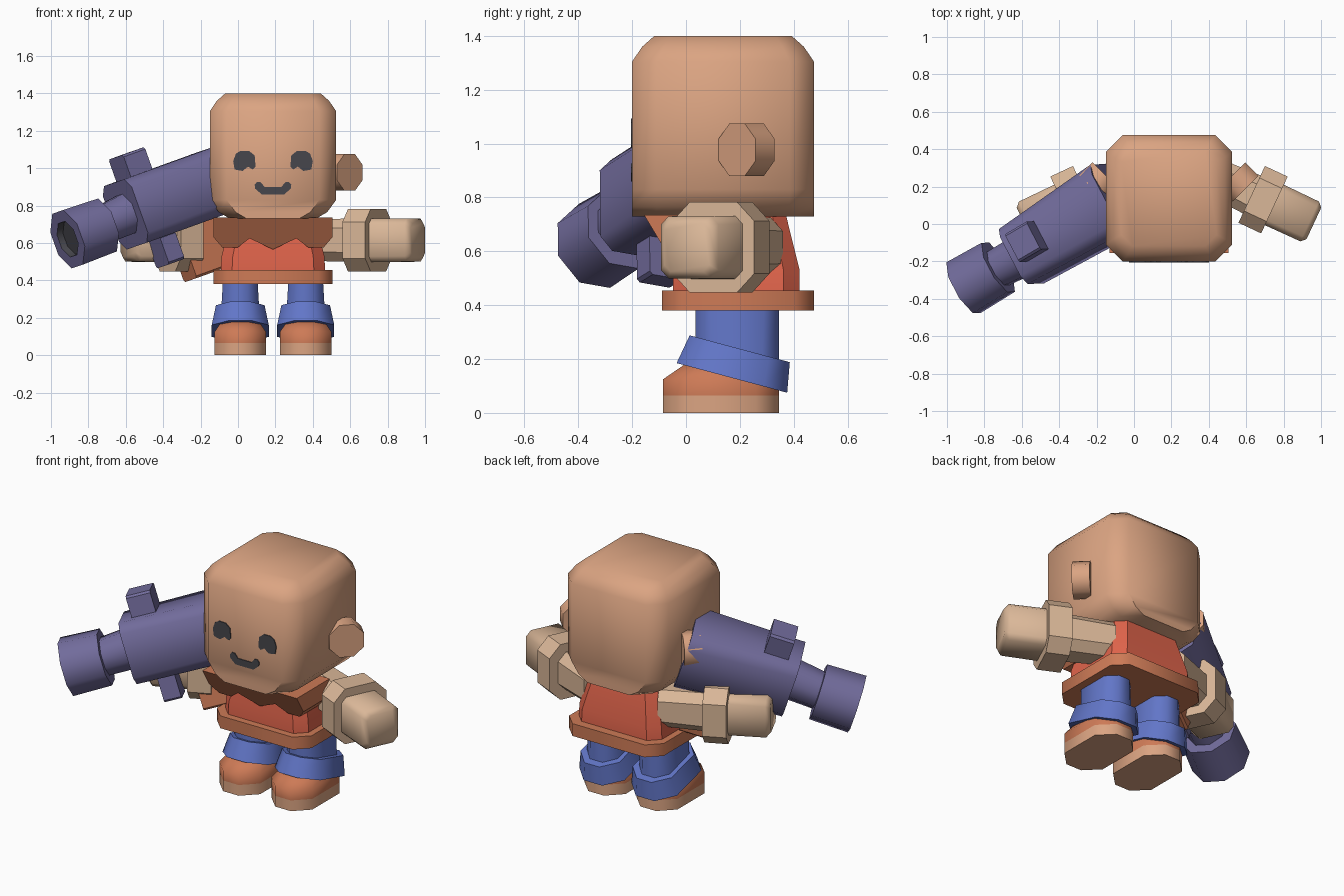
import bpy
import bmesh
import math
from mathutils import Matrix, Vector

cube = bpy.data.objects.get("Cube")
if cube:
    bpy.data.objects.remove(cube, do_unlink=True)

MID_X = 0.187  # symmetry line of the body


def material(name, rgb):
    """Flat material from 0-255 display colour."""
    lin = [((c / 255 + 0.055) / 1.055) ** 2.4 for c in rgb] + [1.0]
    mat = bpy.data.materials.new(name)
    mat.use_nodes = True
    mat.diffuse_color = lin
    bsdf = next(n for n in mat.node_tree.nodes if n.type == 'BSDF_PRINCIPLED')
    bsdf.inputs["Base Color"].default_value = lin
    bsdf.inputs["Roughness"].default_value = 0.8
    return mat


SKIN = material("skin", (219, 164, 130))
GLOVE = material("pale_glove", (218, 183, 152))
LEATHER = material("orange_leather", (205, 122, 86))
RED = material("red_shirt", (224, 100, 75))
BLUE = material("blue_trousers", (98, 118, 200))
PURPLE = material("purple_metal", (114, 108, 156))
DARK = material("dark_grey", (70, 70, 76))


def finish(name, bm, mats, frame=None, angle=50):
    """Turn a bmesh into a shaded object."""
    bmesh.ops.recalc_face_normals(bm, faces=bm.faces)
    if frame:
        bm.transform(frame)
    mesh = bpy.data.meshes.new(name)
    bm.to_mesh(mesh)
    bm.free()
    for m in mats:
        mesh.materials.append(m)
    obj = bpy.data.objects.new(name, mesh)
    bpy.context.collection.objects.link(obj)
    bpy.ops.object.select_all(action='DESELECT')
    obj.select_set(True)
    bpy.context.view_layer.objects.active = obj
    bpy.ops.object.shade_smooth_by_angle(angle=math.radians(angle))
    return obj


def frame(origin, z_axis, y_axis):
    z, y = Vector(z_axis).normalized(), Vector(y_axis).normalized()
    x = y.cross(z)
    m = Matrix((x, y, z)).transposed().to_4x4()
    m.translation = origin
    return m


def loft(name, sections, mats, fr=None, bands=None, angle=50):
    """Chamfered rectangles (z, width, depth, chamfer, cx, cy) joined in bands."""
    bm = bmesh.new()
    rings = []
    for z, w, d, c, *centre in sections:
        cx, cy = centre or (0, 0)
        a, b = w / 2, d / 2
        outline = [(a - c, -b), (a, -b + c), (a, b - c), (a - c, b),
                   (-a + c, b), (-a, b - c), (-a, -b + c), (-a + c, -b)]
        rings.append([bm.verts.new((cx + x, cy + y, z)) for x, y in outline])
    bm.faces.new(rings[0])
    last = bm.faces.new(rings[-1])
    for i, (low, high) in enumerate(zip(rings, rings[1:])):
        for k in range(8):
            n = (k + 1) % 8
            f = bm.faces.new((low[k], low[n], high[n], high[k]))
            if bands:
                f.material_index = bands[i]
    if bands:
        last.material_index = bands[-1]
    return finish(name, bm, mats, fr, angle)


def octagon(z, w, cx=0, cy=0):
    return (z, w, w, w * 0.293, cx, cy)


def plate(name, points, y, depth, mat):
    """Front-facing outline of (x, z) points pushed back by depth."""
    bm = bmesh.new()
    face = bm.faces.new([bm.verts.new((px, y, pz)) for px, pz in points])
    ext = bmesh.ops.extrude_face_region(bm, geom=[face])
    for v in ext["geom"]:
        if isinstance(v, bmesh.types.BMVert):
            v.co.y += depth
    return finish(name, bm, [mat], angle=30)


# Head: chamfered block whose jaw narrows sideways only
loft("head", [(z, w, d, c, MID_X, 0.1375) for z, w, d, c in (
    (0.73, 0.46, 0.675, 0.09), (0.765, 0.58, 0.675, 0.09), (0.83, 0.675, 0.675, 0.09),
    (1.305, 0.675, 0.675, 0.09), (1.36, 0.6, 0.6, 0.08), (1.4, 0.51, 0.51, 0.06))], [SKIN])

# Ears
for side, m in (("left", 1), ("right", -1)):
    loft(side + "_ear", [octagon(-0.05, 0.195), octagon(0.05, 0.195)], [SKIN],
         frame((MID_X + m * 0.375, 0.225, 0.977), (m, -1, 0), (0, 0, 1)))

# Face details
eye = [(-0.06, 0.0), (-0.045, 0.04), (-0.02, 0.055), (0.025, 0.054), (0.055, 0.03),
       (0.06, -0.03), (0.045, -0.045), (0.02, -0.03), (-0.01, -0.053), (-0.052, -0.045)]
for side, m in (("left", -1), ("right", 1)):
    plate(side + "_eye", [(MID_X - m * (0.153 - px), 1.038 + pz) for px, pz in eye],
          -0.205, 0.008, DARK)
half_mouth = [(0.06, 0.86), (0.095, 0.89), (0.098, 0.912), (0.085, 0.927), (0.066, 0.925),
              (0.045, 0.9)]
plate("mouth", [(MID_X + px, pz) for px, pz in half_mouth]
      + [(MID_X - px, pz) for px, pz in reversed(half_mouth)], -0.205, 0.008, DARK)

# Shirt and belt
loft("shirt", [(0.43, 0.56, 0.47, 0.06, MID_X, 0.187),
               (0.53, 0.55, 0.47, 0.06, MID_X, 0.187),
               (0.76, 0.43, 0.37, 0.05, MID_X, 0.18)], [RED], angle=25)
loft("belt", [(0.38, 0.635, 0.565, 0.075, MID_X, 0.1925),
              (0.455, 0.635, 0.565, 0.075, MID_X, 0.1925)], [LEATHER])

# Zigzag collar, leaning out towards its top
half_collar = [(0.317, 0.735), (0.317, 0.63), (0.27, 0.575), (0.19, 0.575), (0.125, 0.625)]
obj = plate("collar", [(MID_X + px, pz) for px, pz in half_collar] + [(MID_X, 0.565)]
            + [(MID_X - px, pz) for px, pz in reversed(half_collar)], -0.06, 0.22, LEATHER)
for v in obj.data.vertices:
    if v.co.y < 0:
        v.co.y -= (v.co.z - 0.575) * 0.6

# Legs, trouser cuffs and boots
for side, m in (("left", 1), ("right", -1)):
    x = MID_X + m * 0.175
    loft(side + "_leg", [(0.1, 0.22, 0.31, 0.065, x, 0.19),
                         (0.4, 0.185, 0.31, 0.055, x, 0.19)], [BLUE])
    tilt = Matrix.Translation((x, 0.185, 0.184)) @ Matrix.Rotation(math.radians(-15), 4, 'X')
    loft(side + "_trouser_cuff", [(-0.056, 0.305, 0.425, 0.09), (0.056, 0.26, 0.385, 0.08)],
         [BLUE], tilt)
    loft(side + "_boot", [(0, 0.275, 0.43, 0.085, x, 0.13),
                          (0.065, 0.275, 0.43, 0.085, x, 0.13),
                          (0.125, 0.275, 0.43, 0.085, x, 0.13),
                          (0.18, 0.2, 0.31, 0.06, x, 0.15)],
         [SKIN, LEATHER], bands=[0, 1, 1])

# Arms: local z runs from the shoulder to the fist
for side, m in (("left", 1), ("right", -1)):
    arm = frame((MID_X + m * 0.503, 0.13, 0.615), (m * 0.906, -0.423, 0), (0, 0, 1))
    loft(side + "_arm", [(-0.33, 0.2, 0.22, 0.05), (0, 0.23, 0.235, 0.05)], [GLOVE], arm,
         angle=30)
    loft(side + "_glove_cuff", [(-0.067, 0.335, 0.335, 0.07), (0.067, 0.335, 0.335, 0.07)],
         [GLOVE], arm, angle=30)
    loft(side + "_fist", [(0, 0.24, 0.235, 0.03), (0.275, 0.235, 0.23, 0.03),
                          (0.3, 0.185, 0.18, 0.025)], [GLOVE], arm)

# Blaster: local z points along the barrel, x to its right, y is up
gun = frame((-0.593, -0.19, 0.756), (-0.823, -0.482, -0.297), (-0.335, -0.009, 0.941))
loft("blaster_body", [(-0.62, 0.41, 0.36, 0.06, -0.035, 0),
                      (0, 0.335, 0.36, 0.05, -0.02, 0)], [PURPLE], gun)
loft("blaster_neck", [octagon(-0.02, 0.22, -0.02, 0), octagon(0.18, 0.2, -0.03, -0.015)],
     [PURPLE], gun)
loft("blaster_muzzle", [octagon(z, w, -0.035, -0.02) for z, w in (
    (0.15, 0.3), (0.375, 0.31), (0.375, 0.19), (0.34, 0.18))],
     [PURPLE, DARK], gun, bands=[0, 0, 1])


def gun_block(name, back, side, up, length, width, height, mat):
    """Box mounted on the blaster."""
    loft(name, [(-back - length / 2, width, height, 0.012, side, up),
                (-back + length / 2, width, height, 0.012, side, up)], [mat], gun, angle=30)


gun_block("blaster_sight", 0.14, -0.035, 0.22, 0.14, 0.17, 0.17, PURPLE)
gun_block("blaster_guard", 0.16, -0.02, -0.25, 0.1, 0.15, 0.16, PURPLE)
gun_block("blaster_grip", 0.4, -0.11, -0.3, 0.22, 0.15, 0.3, LEATHER)
